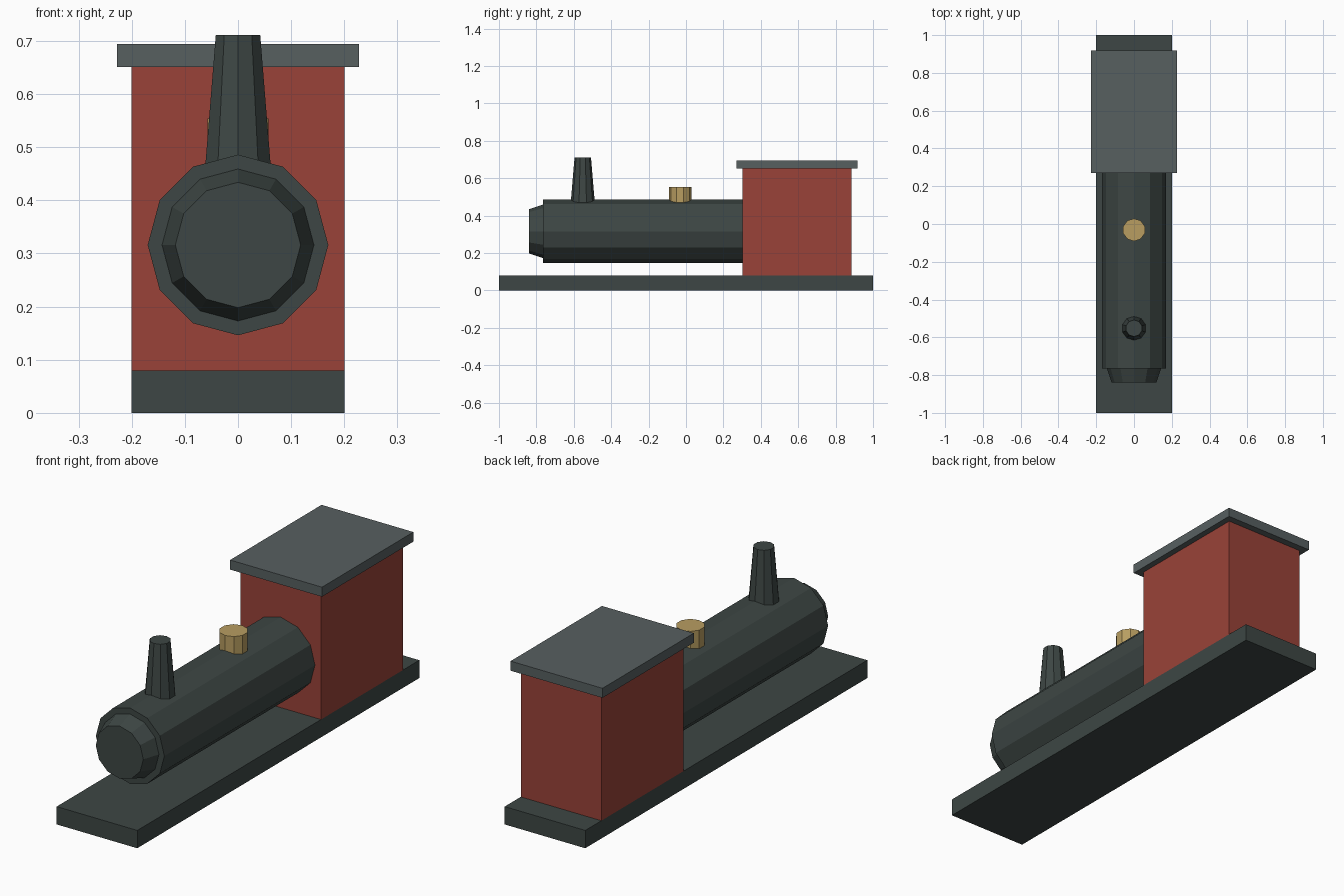
import bpy, bmesh, math
from mathutils import Matrix, Vector

if "Cube" in bpy.data.objects:
    bpy.data.objects.remove(bpy.data.objects["Cube"])


def material(name, rgb):
    m = bpy.data.materials.new(name)
    m.diffuse_color = (*rgb, 1.0)
    m.use_nodes = True
    m.node_tree.nodes["Principled BSDF"].inputs["Base Color"].default_value = m.diffuse_color
    return m


IRON = material("dark_iron", (0.047, 0.062, 0.058))
ROOF = material("roof_grey", (0.095, 0.115, 0.118))
RED = material("cab_red", (0.32, 0.055, 0.04))
BRASS = material("brass", (0.48, 0.34, 0.12))


def finish(name, bm, mat):
    mesh = bpy.data.meshes.new(name)
    bm.to_mesh(mesh)
    bm.free()
    mesh.materials.append(mat)
    obj = bpy.data.objects.new(name, mesh)
    bpy.context.collection.objects.link(obj)
    return obj


def box(name, lo, hi, mat):
    lo, hi = Vector(lo), Vector(hi)
    bm = bmesh.new()
    bmesh.ops.create_cube(bm, size=1.0, matrix=Matrix.Translation((lo + hi) / 2)
                          @ Matrix.Diagonal((*(hi - lo), 1.0)))
    return finish(name, bm, mat)


def cone(name, start, length, r1, r2, sides, mat, forward=False):
    """Tapered prism growing up from start, or towards the front (-y)."""
    turn = Matrix.Rotation(math.pi / 2 if forward else 0, 4, 'X')
    bm = bmesh.new()
    bmesh.ops.create_cone(bm, cap_ends=True, segments=sides, radius1=r1,
                          radius2=r2, depth=length,
                          matrix=Matrix.Translation(start) @ turn
                          @ Matrix.Translation((0, 0, length / 2)))
    return finish(name, bm, mat)


# Running board
box("base_plate", (-0.2, -1.0, 0.0), (0.2, 1.0, 0.08), IRON)

# Driver's cab with overhanging roof
box("cab", (-0.2, 0.303, 0.08), (0.2, 0.886, 0.651), RED)
box("cab_roof", (-0.228, 0.27, 0.651), (0.228, 0.918, 0.694), ROOF)

# Twelve-sided boiler and its tapered front cap
cone("boiler", (0, 0.305, 0.316), 1.07, 0.17, 0.17, 12, IRON, forward=True)
cone("boiler_front", (0, -0.765, 0.316), 0.075, 0.143, 0.118, 12, IRON, forward=True)

# Chimney and brass dome, sunk slightly into the boiler
cone("chimney", (0, -0.552, 0.45), 0.261, 0.066, 0.044, 10, IRON)
cone("steam_dome", (0, -0.031, 0.45), 0.104, 0.06, 0.06, 10, BRASS)
